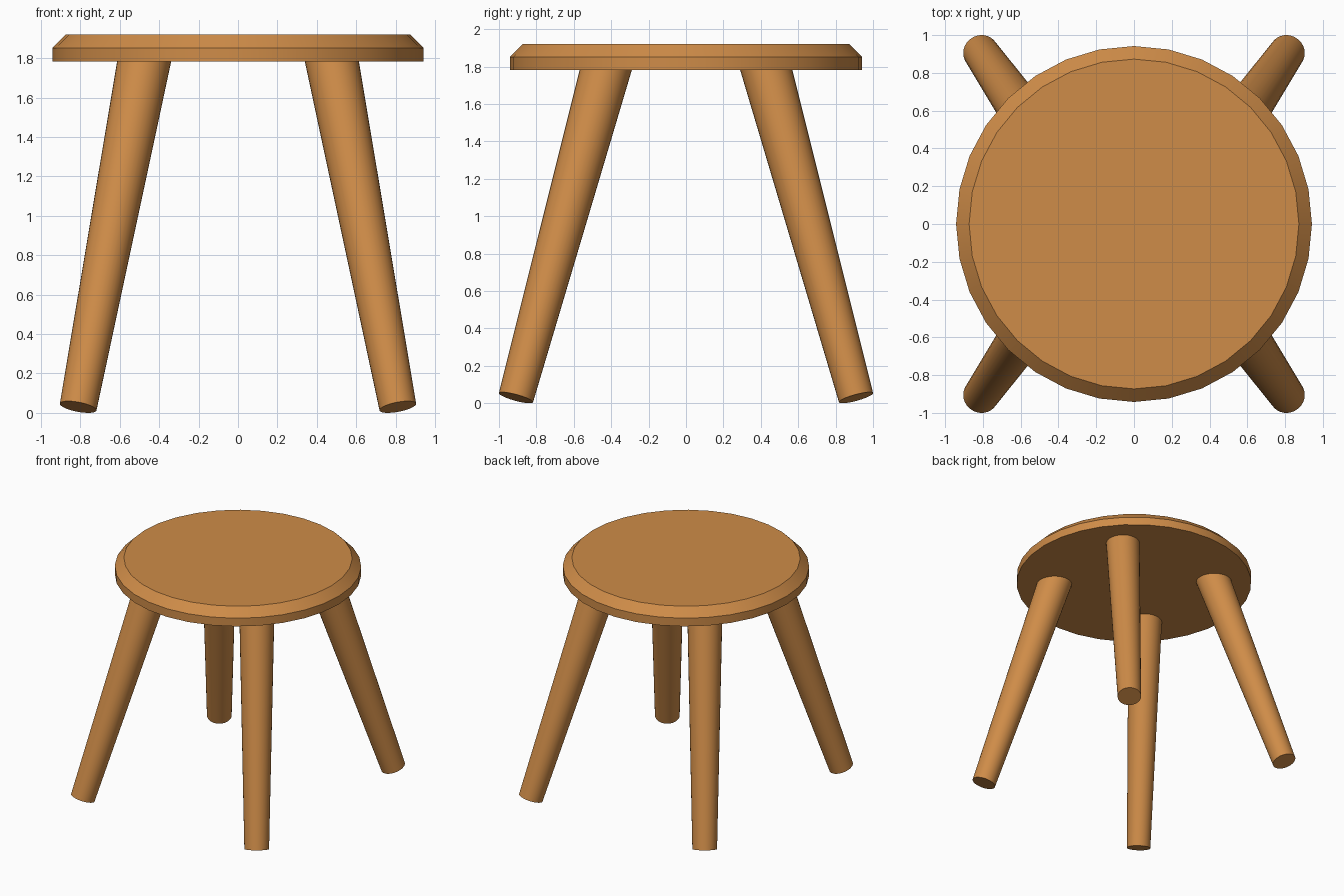
import bpy, bmesh, math
from mathutils import Vector

if "Cube" in bpy.data.objects:
    bpy.data.objects.remove(bpy.data.objects["Cube"])

wood = bpy.data.materials.new("warm wood")
wood.diffuse_color = (0.62, 0.262, 0.065, 1)
wood.use_nodes = True
wood.node_tree.nodes["Principled BSDF"].inputs["Base Color"].default_value = wood.diffuse_color


def loft(name, rings, sides):
    """Closed solid through circles given as (centre, radius, axis)."""
    bm = bmesh.new()
    loops = []
    for centre, radius, axis in rings:
        turn = Vector((0, 0, 1)).rotation_difference(Vector(axis))
        loops.append([bm.verts.new(Vector(centre) + turn @ Vector(
            (radius * math.cos(a), radius * math.sin(a), 0)))
            for a in (math.tau * i / sides for i in range(sides))])
    for low, high in zip(loops, loops[1:]):
        for i in range(sides):
            j = (i + 1) % sides
            bm.faces.new((low[i], low[j], high[j], high[i]))
    bm.faces.new(loops[0][::-1])
    bm.faces.new(loops[-1])
    mesh = bpy.data.meshes.new(name)
    bm.to_mesh(mesh)
    bm.free()
    mesh.materials.append(wood)
    obj = bpy.data.objects.new(name, mesh)
    bpy.context.collection.objects.link(obj)
    bpy.ops.object.select_all(action='DESELECT')
    obj.select_set(True)
    bpy.context.view_layer.objects.active = obj
    bpy.ops.object.shade_smooth_by_angle(angle=math.radians(30))


# Round seat with a chamfered upper edge
up = (0, 0, 1)
loft("seat", [((0, 0, 1.782), 0.942, up), ((0, 0, 1.851), 0.942, up),
              ((0, 0, 1.92), 0.873, up)], 32)

# Four splayed legs, tapering towards the floor, ends cut square to the axis
for side, sx in (("left", -1), ("right", 1)):
    for end, sy in (("front", -1), ("back", 1)):
        foot = Vector((0.811 * sx, 0.909 * sy, 0.03))
        top = Vector((0.477 * sx, 0.43 * sy, 1.782))
        axis = top - foot
        loft(f"{end}_{side}_leg", [(foot, 0.0945, axis),
                                   (foot + axis * 1.03, 0.136, axis)], 32)
